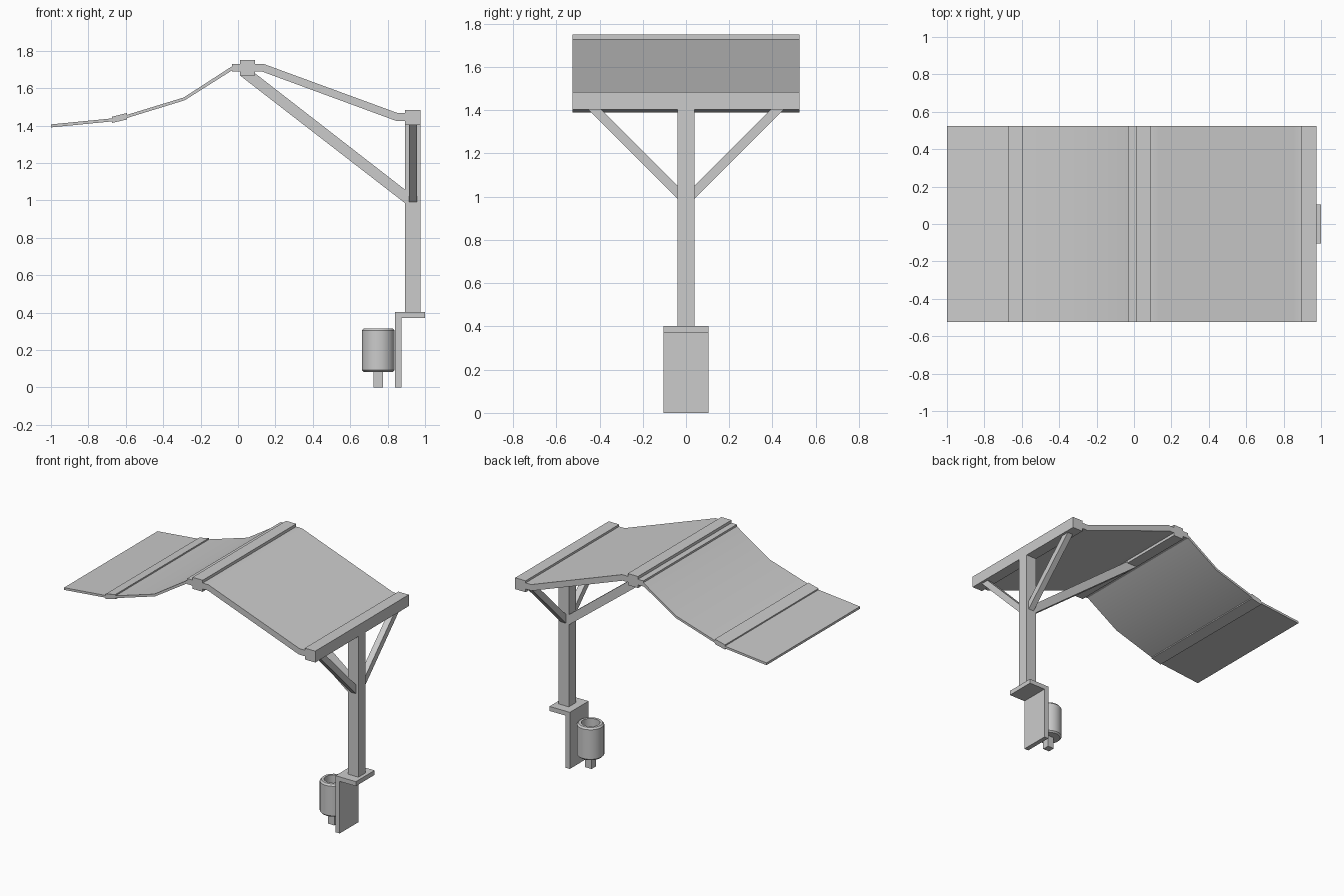
import bpy, bmesh, math

if "Cube" in bpy.data.objects:
    bpy.data.objects.remove(bpy.data.objects["Cube"])


def finish(name, bm, smooth=False):
    bmesh.ops.recalc_face_normals(bm, faces=bm.faces)
    me = bpy.data.meshes.new(name)
    bm.to_mesh(me)
    bm.free()
    ob = bpy.data.objects.new(name, me)
    bpy.context.collection.objects.link(ob)
    if smooth:
        bpy.ops.object.select_all(action='DESELECT')
        ob.select_set(True)
        bpy.context.view_layer.objects.active = ob
        bpy.ops.object.shade_smooth_by_angle(angle=math.radians(30))
    return ob


def prism(name, pts, lo, hi, axis='y', smooth=False):
    """Extrude a profile (horizontal, z) from lo to hi along axis."""
    bm = bmesh.new()
    rings = [[bm.verts.new((u, d, z) if axis == 'y' else (d, u, z)) for u, z in pts]
             for d in (lo, hi)]
    n = len(pts)
    for r in rings:
        bm.faces.new(r)
    for i in range(n):
        j = (i + 1) % n
        bm.faces.new((rings[0][i], rings[0][j], rings[1][j], rings[1][i]))
    return finish(name, bm, smooth)


def box(name, x0, x1, hy, z0, z1):
    return prism(name, [(x0, z0), (x1, z0), (x1, z1), (x0, z1)], -hy, hy)


def lathe(name, cx, profile, n=32):
    bm = bmesh.new()
    vs = [bm.verts.new((cx + r, 0, z)) for r, z in profile]
    es = [bm.edges.new(p) for p in zip(vs, vs[1:])]
    bmesh.ops.spin(bm, geom=vs + es, cent=(cx, 0, 0), axis=(0, 0, 1),
                   angle=math.tau, steps=n, use_duplicate=False)
    bmesh.ops.remove_doubles(bm, verts=bm.verts, dist=1e-4)
    return finish(name, bm, True)


W = 0.525  # half width of the awning

# Post and wall bracket
box("post", 0.893, 0.975, 0.04, 0.40, 1.41)
box("bracket_shelf", 0.84, 1.0, 0.105, 0.37, 0.402)
box("bracket_plate", 0.84, 0.873, 0.105, 0.0, 0.37)

# Beams across the top
box("end_beam", 0.893, 0.975, W, 1.402, 1.483)
box("ridge_beam", 0.01, 0.09, W, 1.668, 1.75)
box("ridge_clamp", -0.032, 0.01, W, 1.69, 1.73)

# Rear rigid roof panel
prism("rear_roof", [(0.09, 1.73), (0.135, 1.73), (0.85, 1.468), (0.893, 1.468),
                    (0.893, 1.425), (0.845, 1.425), (0.13, 1.688), (0.09, 1.688)],
      -W, W, smooth=True)

# Front hanging cloth, batten and flap
prism("cloth", [(-0.03, 1.718), (-0.29, 1.55), (-0.594, 1.457),
                (-0.594, 1.44), (-0.285, 1.535), (-0.03, 1.696)], -W, W, smooth=True)
prism("cloth_batten", [(-0.594, 1.467), (-0.674, 1.447), (-0.674, 1.414), (-0.594, 1.432)], -W, W)
prism("cloth_flap", [(-0.674, 1.438), (-1.0, 1.406), (-1.0, 1.39), (-0.674, 1.422)], -W, W)

# Diagonal braces
prism("long_brace", [(0.01, 1.668), (0.09, 1.68), (0.893, 1.057), (0.893, 0.985)], -0.04, 0.04)
for s, side in ((1, "left"), (-1, "right")):
    prism(side + "_brace", [(0.04 * s, 0.99), (0.45 * s, 1.402), (0.39 * s, 1.402), (0.04 * s, 1.052)],
          0.914, 0.957, axis='x')

# Weight barrel with hollow top, and its foot
lathe("barrel", 0.75, [(0, 0.083), (0.078, 0.083), (0.088, 0.093), (0.088, 0.303), (0.078, 0.315),
                       (0.06, 0.315), (0.06, 0.24), (0, 0.24)])
box("barrel_foot", 0.725, 0.775, 0.025, 0.0, 0.085)
